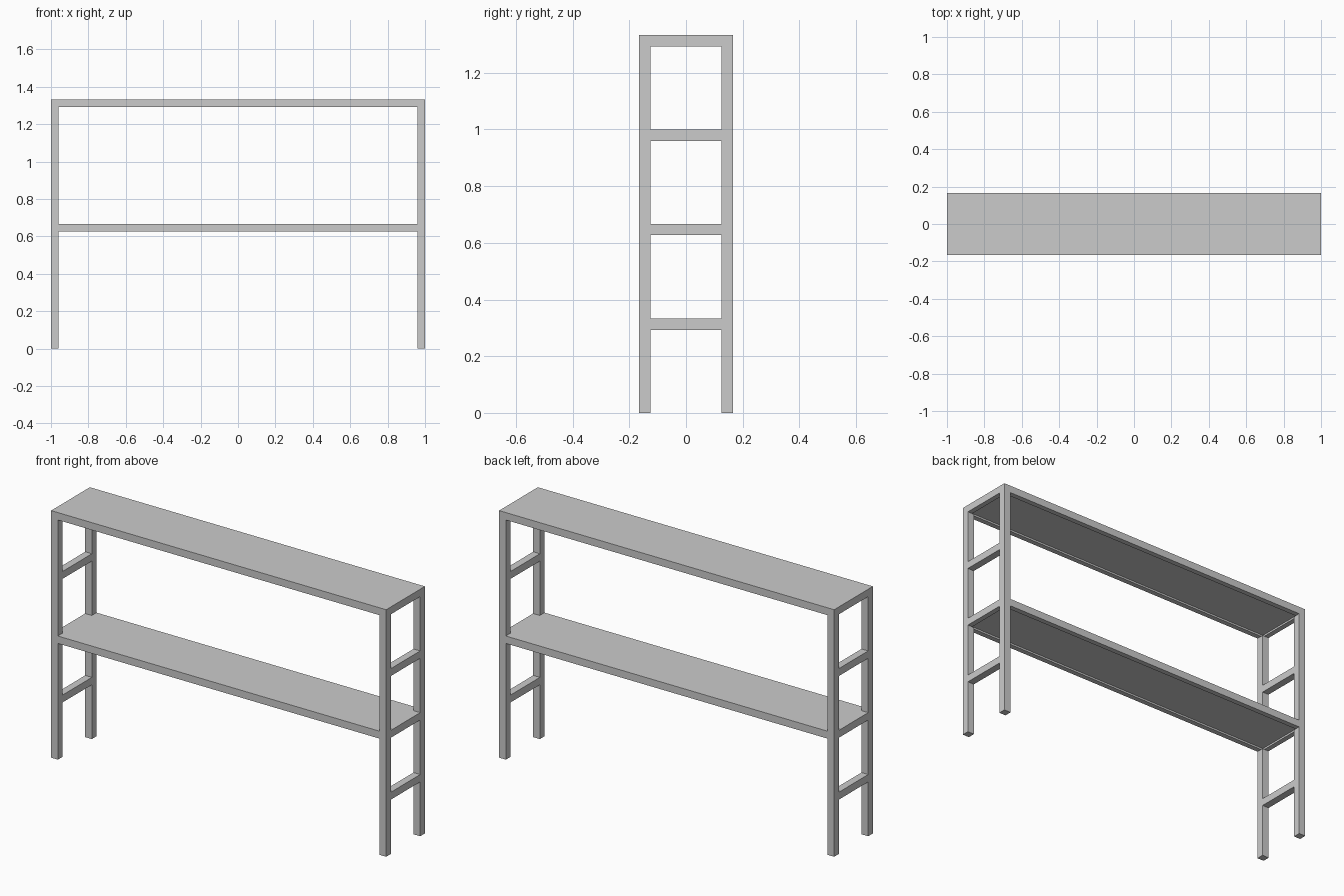
import bpy, bmesh

if "Cube" in bpy.data.objects:
    bpy.data.objects.remove(bpy.data.objects["Cube"])

HX, HY = 1.0, 0.165      # half length, half depth
T = 0.04                 # bar thickness
PANEL = 0.03             # shelf panel thickness inside its rim
SHELF_TOPS = {"lower_shelf": 0.667, "top_shelf": 1.333}


def box(name, lo, hi, recess=None):
    """Axis-aligned box; recess=(rim width, depth) hollows its underside."""
    bm = bmesh.new()
    bmesh.ops.create_cube(bm, size=1)
    for v in bm.verts:
        v.co = [lo[i] if v.co[i] < 0 else hi[i] for i in range(3)]
    if recess:
        bm.normal_update()
        bottom = [f for f in bm.faces if f.normal.z < -0.9]
        # First inset makes the rim, second step lifts the panel
        bmesh.ops.inset_region(bm, faces=bottom, thickness=recess[0])
        panel = bmesh.ops.extrude_discrete_faces(bm, faces=bottom)["faces"]
        bmesh.ops.translate(bm, vec=(0, 0, recess[1]),
                            verts=list({v for f in panel for v in f.verts}))
    mesh = bpy.data.meshes.new(name)
    bm.to_mesh(mesh)
    bm.free()
    obj = bpy.data.objects.new(name, mesh)
    bpy.context.collection.objects.link(obj)
    return obj


# Shelves: flush top, rimmed underside
for name, z in SHELF_TOPS.items():
    box(name, (-HX, -HY, z - T), (HX, HY, z), recess=(T, T - PANEL))

# Legs: a section below each shelf, at all four corners
low, top = SHELF_TOPS.values()
for x, xn in ((-HX, "left"), (HX - T, "right")):
    for y, yn in ((-HY, "front"), (HY - T, "back")):
        for z0, z1, zn in ((0, low - T, "lower"), (low, top - T, "upper")):
            box(f"{yn}_{xn}_{zn}_leg", (x, y, z0), (x + T, y + T, z1))
    # End rungs between the legs
    for z, zn in ((0.333, "lower"), (1.0, "upper")):
        box(f"{xn}_{zn}_rung", (x, -HY + T, z - T), (x + T, HY - T, z))
